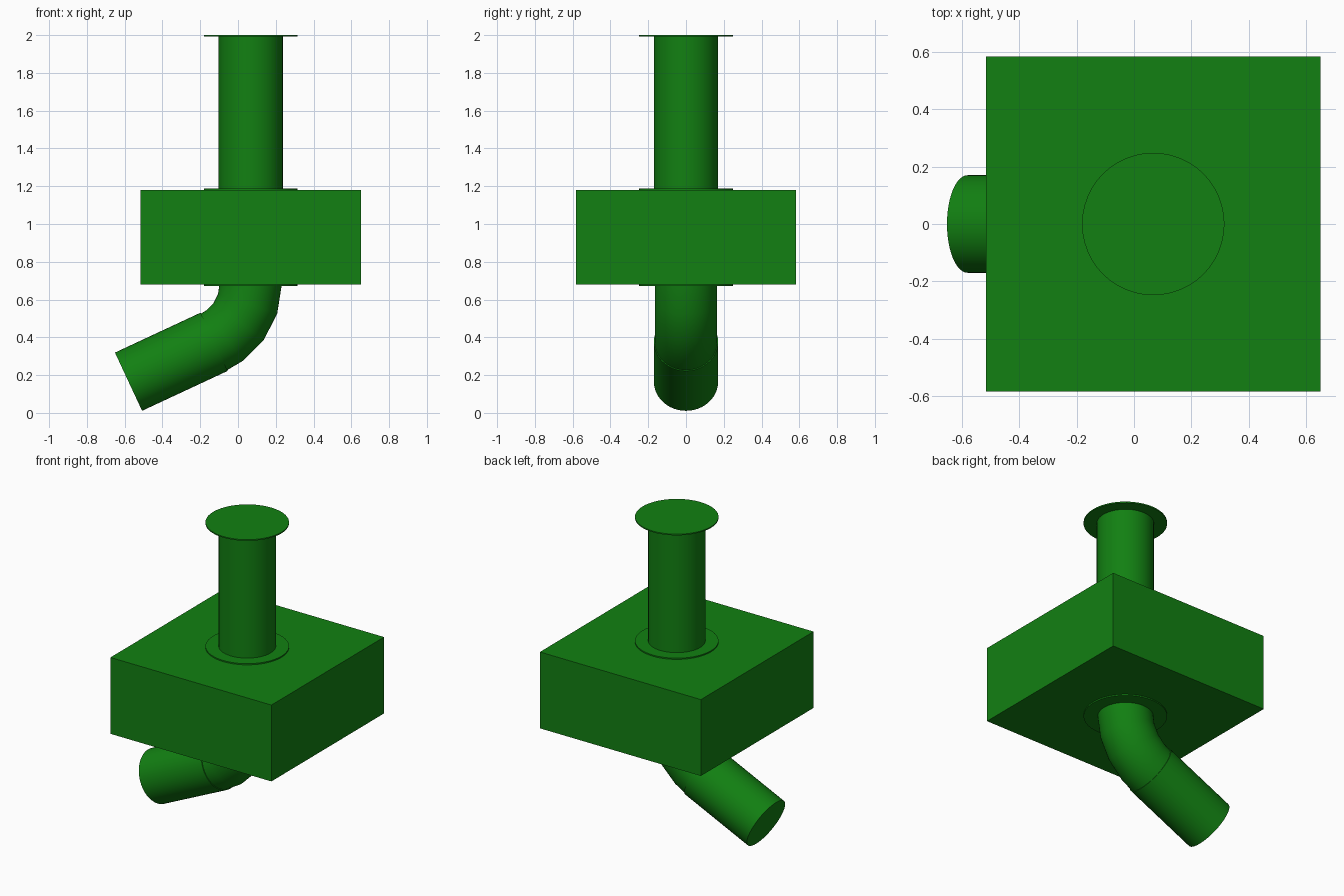
import bpy
import bmesh
from math import sin, cos, radians
from mathutils import Vector, Matrix

cube = bpy.data.objects.get("Cube")
if cube:
    bpy.data.objects.remove(cube, do_unlink=True)

# Single paint colour
GREEN = (0.006, 0.216, 0.006, 1.0)
paint = bpy.data.materials.new("dark_green")
paint.use_nodes = True
paint.diffuse_color = GREEN
paint.node_tree.nodes["Principled BSDF"].inputs["Base Color"].default_value = GREEN

AXIS_X = 0.067          # shared axis of box and upright pipe
PIPE_R = 0.17
FLANGE_R, FLANGE_T = 0.248, 0.008
BOX_SIDE, BOX_LOW, BOX_TOP = 1.166, 0.68, 1.18
BEND_R = 0.335
SIDES = 48


def make_object(name, bm, smooth=True):
    bmesh.ops.recalc_face_normals(bm, faces=bm.faces)
    mesh = bpy.data.meshes.new(name)
    bm.to_mesh(mesh)
    bm.free()
    mesh.materials.append(paint)
    obj = bpy.data.objects.new(name, mesh)
    bpy.context.collection.objects.link(obj)
    if smooth:
        bpy.ops.object.select_all(action='DESELECT')
        obj.select_set(True)
        bpy.context.view_layer.objects.active = obj
        bpy.ops.object.shade_smooth_by_angle(angle=radians(35))
    return obj


def tube(name, stations, radius):
    """Capped round tube through (centre, angle) stations in the xz plane;
    angle is the direction of the ring's in-plane radius below +x."""
    bm = bmesh.new()
    rings = []
    for centre, angle in stations:
        out = Vector((cos(angle), 0, -sin(angle)))
        side = Vector((0, 1, 0))
        turns = [radians(360 * i / SIDES) for i in range(SIDES)]
        rings.append([bm.verts.new(centre + radius * (out * cos(t) + side * sin(t)))
                      for t in turns])
    for a, b in zip(rings, rings[1:]):
        for i in range(SIDES):
            j = (i + 1) % SIDES
            bm.faces.new((a[i], a[j], b[j], b[i]))
    bm.faces.new(rings[0])
    bm.faces.new(rings[-1])
    return make_object(name, bm)


def upright(name, low, high, radius):
    return tube(name, [(Vector((AXIS_X, 0, z)), 0) for z in (low, high)], radius)


# Central box
bm = bmesh.new()
size = Matrix.Diagonal((BOX_SIDE, BOX_SIDE, BOX_TOP - BOX_LOW, 1))
place = Matrix.Translation((AXIS_X, 0, (BOX_LOW + BOX_TOP) / 2))
bmesh.ops.create_cube(bm, size=1, matrix=place @ size)
make_object("housing_box", bm, smooth=False)

# Upright pipe and the three thin flanges
upright("upper_pipe", BOX_TOP, 2 - FLANGE_T / 2, PIPE_R)
upright("top_flange", 2 - FLANGE_T, 2, FLANGE_R)
upright("box_top_flange", BOX_TOP, BOX_TOP + FLANGE_T, FLANGE_R)
upright("box_bottom_flange", BOX_LOW - FLANGE_T, BOX_LOW, FLANGE_R)

# Segmented elbow under the box
pivot = Vector((AXIS_X - BEND_R, 0, BOX_LOW))
bend = []
for degrees in (0, 18, 36, 54, 65):
    a = radians(degrees)
    bend.append((pivot + BEND_R * Vector((cos(a), 0, -sin(a))), a))
tube("elbow", bend, PIPE_R - 0.005)

# Slanted outlet pipe
start, a = bend[-1]
along = Vector((-sin(a), 0, -cos(a)))
tube("outlet_pipe", [(start, a), (start + along * 0.5, a)], PIPE_R)
